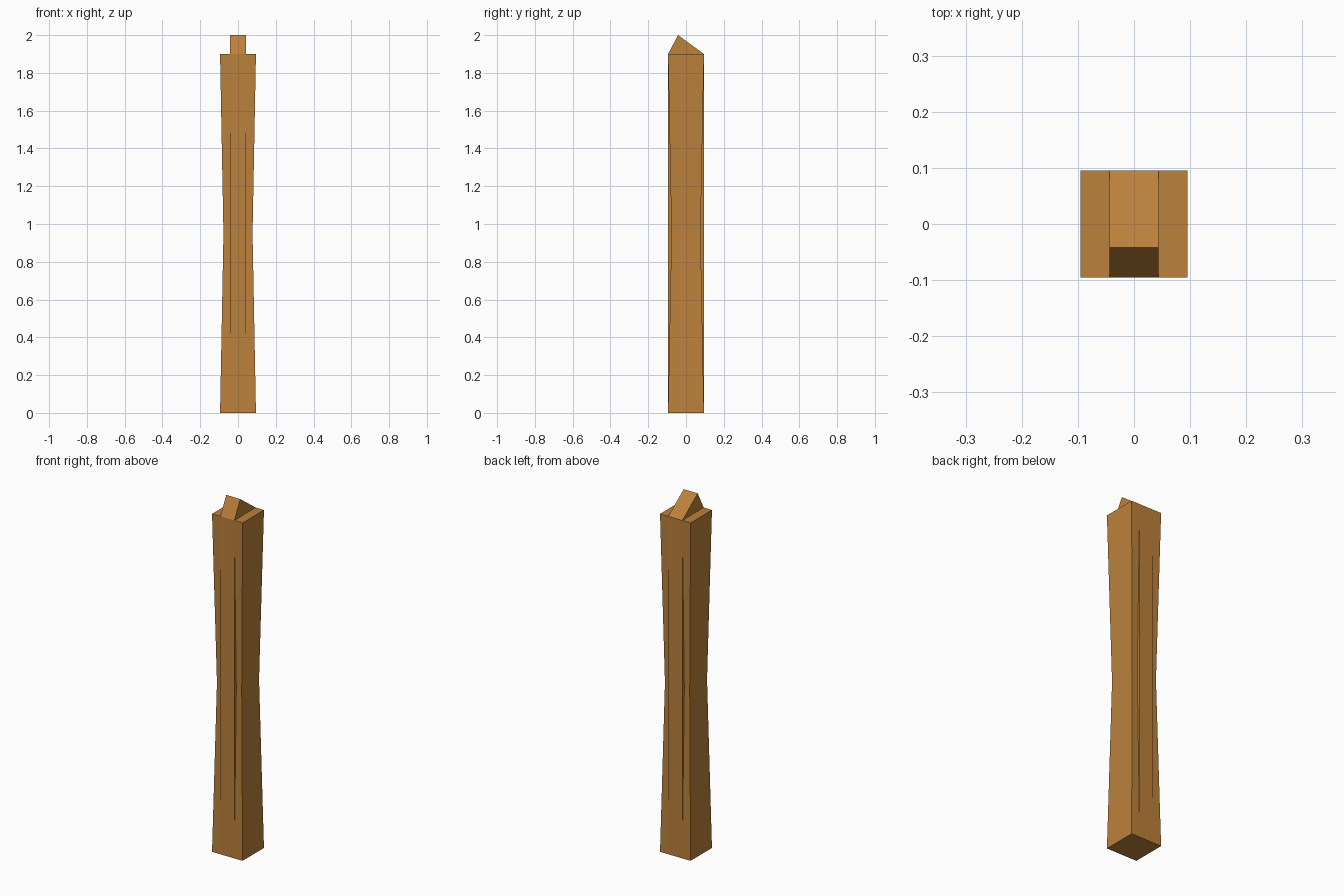
import bpy

if "Cube" in bpy.data.objects:
    bpy.data.objects.remove(bpy.data.objects["Cube"])

HALF = 0.095      # half width of the post at its ends
WAIST = 0.077     # half width at mid height
SHOULDER = 1.9    # height of the post shoulders
TENON = 0.0435    # half width of the central plank

wood = bpy.data.materials.new("warm wood")
wood.diffuse_color = (0.50, 0.220, 0.044, 1)
wood.use_nodes = True
wood.node_tree.nodes["Principled BSDF"].inputs["Base Color"].default_value = wood.diffuse_color


def make_object(name, verts, faces):
    mesh = bpy.data.meshes.new(name)
    mesh.from_pydata(verts, [], faces)
    mesh.materials.append(wood)
    obj = bpy.data.objects.new(name, mesh)
    bpy.context.collection.objects.link(obj)
    return obj


def loft(name, rings):
    """Skin a list of equal-length rings and cap both ends."""
    n = len(rings[0])
    verts = [v for ring in rings for v in ring]
    faces = [tuple(range(n))[::-1],
             tuple(range((len(rings) - 1) * n, len(rings) * n))]
    for r in range(len(rings) - 1):
        for i in range(n):
            j = (i + 1) % n
            faces.append((r * n + i, r * n + j, (r + 1) * n + j, (r + 1) * n + i))
    return make_object(name, verts, faces)


# Square post, narrowing towards the middle on all four sides
def square(h, z):
    return [(-h, -h, z), (h, -h, z), (h, h, z), (-h, h, z)]


loft("waisted_post", [square(HALF, 0), square(WAIST, SHOULDER / 2), square(HALF, SHOULDER)])

# Straight plank through the post, standing proud front and back, with a lopsided peak
profile = [(-HALF, 0), (HALF, 0), (HALF, SHOULDER), (-0.042, 2.0), (-HALF, SHOULDER)]
loft("peaked_plank", [[(x, y, z) for y, z in profile] for x in (-TENON, TENON)])
